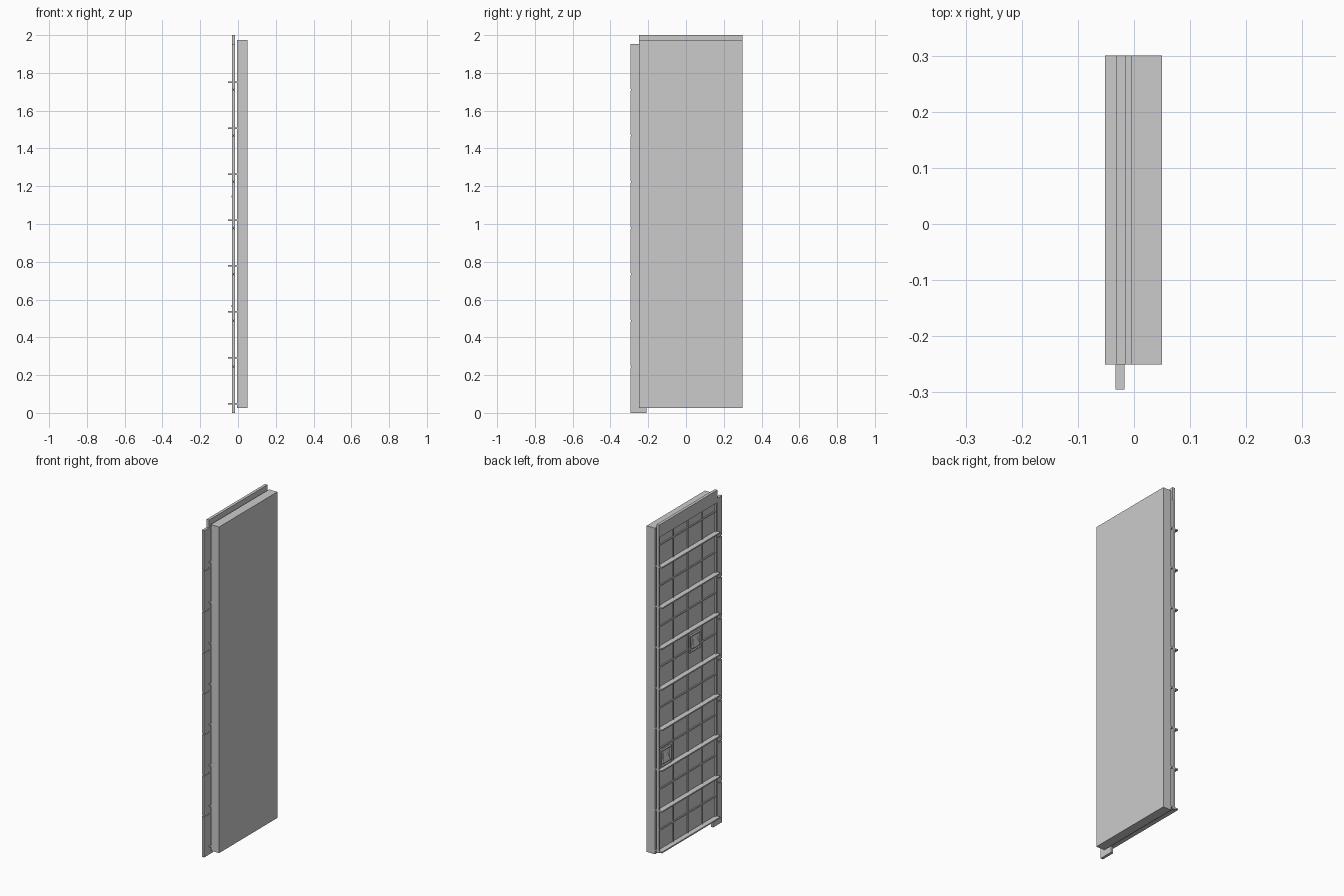
import bpy, bmesh

if "Cube" in bpy.data.objects:
    bpy.data.objects.remove(bpy.data.objects["Cube"])


def mesh_object(name, bm):
    bmesh.ops.recalc_face_normals(bm, faces=bm.faces)
    me = bpy.data.meshes.new(name)
    bm.to_mesh(me)
    bm.free()
    ob = bpy.data.objects.new(name, me)
    bpy.context.collection.objects.link(ob)
    return ob


def add_box(bm, x, y, z):
    """Add a box from (min, max) pairs."""
    vs = bmesh.ops.create_cube(bm, size=1)["verts"]
    for v in vs:
        for i, (lo, hi) in enumerate((x, y, z)):
            v.co[i] = hi if v.co[i] > 0 else lo


def boxes(name, items):
    bm = bmesh.new()
    for item in items:
        add_box(bm, *item)
    return mesh_object(name, bm)


PITCH = 0.2445
Y0, Y1 = -0.25, 0.30
COURSES = range(8)

# Thick facing slab
boxes("facing_slab", [((-0.005, 0.05), (Y0, Y1), (0.027, 1.975))])

# Thin backing sheet, set slightly behind the slab
boxes("backing_sheet", [((-0.021, -0.016), (Y0, Y1), (0.04, 1.96))])

# Raised lip along the top edge
boxes("top_lip", [((-0.032, -0.015), (Y0, Y1), (1.925, 2.0))])

# Upright edge frames
boxes("edge_stiles", [((-0.031, -0.016), (0.288, Y1), (0.04, 1.93)),
                      ((-0.031, -0.016), (Y0, -0.238), (0.04, 1.93))])

# Side tongues, one per course, joined by a thin web
tongues = [((-0.033, -0.017), (-0.295, Y0), (k * PITCH + 0.004, (k + 1) * PITCH - 0.004))
           for k in COURSES]
tongues[0] = ((-0.033, -0.017), (-0.295, Y0), (0.0, PITCH - 0.004))
tongues.append(((-0.027, -0.021), (-0.291, Y0), (0.004, 1.95)))
boxes("side_tongues", tongues)

# Short foot under the tongue corner
boxes("tongue_foot", [((-0.033, -0.017), (Y0, -0.21), (0.0, 0.04))])

# Deep horizontal flanges crossing the gap to the slab
boxes("flanges", [((-0.052, -0.004), (Y0, Y1), (0.045 + k * 0.243, 0.053 + k * 0.243))
                  for k in COURSES])

# Grid of slim ribs on the backing sheet
ribs = [((-0.027, -0.02), (y - 0.004, y + 0.004), (0.045, 1.93))
        for y in (0.155, 0.017, -0.12)]
ribs += [((-0.027, -0.02), (-0.24, 0.29), (z - 0.004, z + 0.004))
         for z in (0.172 + k * 0.243 for k in COURSES)]
boxes("grid_ribs", ribs)


# Framed latch: four bars around a sloped wedge
def latch(name, y, z):
    bm = bmesh.new()
    w, h, t = 0.055, 0.05, 0.007
    bx = (-0.03, -0.02)
    for s in (-1, 1):
        ya, yb = sorted((y + s * w, y + s * (w - t)))
        za, zb = sorted((z + s * h, z + s * (h - t)))
        add_box(bm, bx, (ya, yb), (z - h, z + h))
        add_box(bm, bx, (y - w + t, y + w - t), (za, zb))
    profile = [(-0.021, -0.03), (-0.034, -0.03), (-0.034, -0.022), (-0.021, 0.03)]
    ends = []
    for s in (-1, 1):
        ends.append([bm.verts.new((px, y + s * (0.032 if pz < 0 else 0.015), z + pz))
                     for px, pz in profile])
    bm.faces.new(ends[0])
    bm.faces.new(ends[1])
    for i in range(4):
        j = (i + 1) % 4
        bm.faces.new((ends[0][i], ends[0][j], ends[1][j], ends[1][i]))
    mesh_object(name, bm)


latch("lower_latch", 0.228, 0.59)
latch("upper_latch", -0.052, 1.17)
